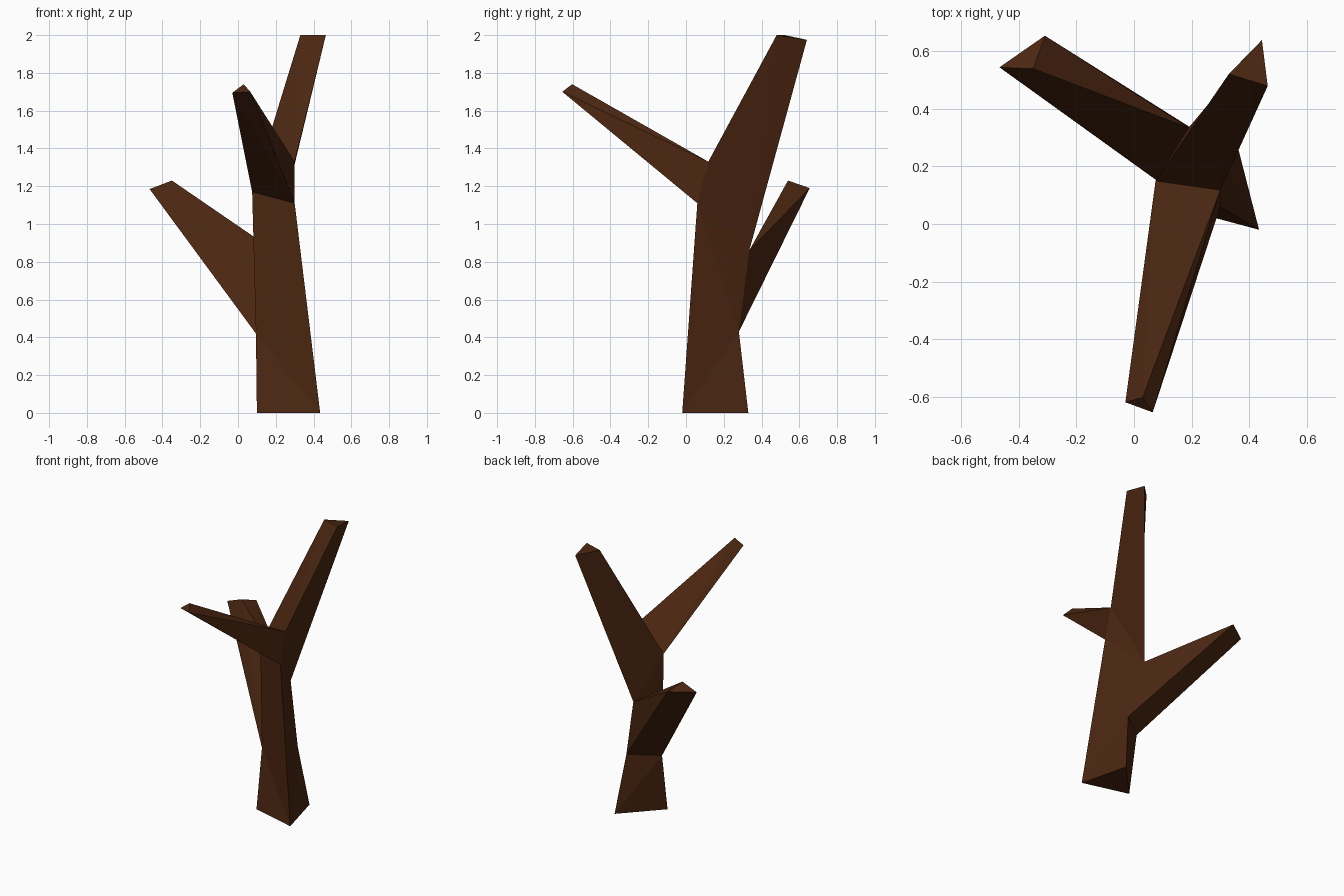
import bpy
from mathutils import Vector as V

if "Cube" in bpy.data.objects:
    bpy.data.objects.remove(bpy.data.objects["Cube"])

bark = bpy.data.materials.new("dark_brown_bark")
bark.diffuse_color = (0.069, 0.0190, 0.0055, 1)
bark.use_nodes = True
bark.node_tree.nodes["Principled BSDF"].inputs["Base Color"].default_value = bark.diffuse_color


def make(name, verts, faces):
    mesh = bpy.data.meshes.new(name)
    mesh.from_pydata(verts, [], faces)
    mesh.materials.append(bark)
    mesh.update()
    obj = bpy.data.objects.new(name, mesh)
    bpy.context.collection.objects.link(obj)
    return obj


def limb(name, root, tip):
    """Three-sided tapered branch from a root triangle to a capped tip triangle."""
    n = len(root)
    faces = [tuple(range(n, 2 * n))]
    for i in range(n):
        j = (i + 1) % n
        faces += [(i, j, n + i), (j, n + j, n + i)]
    # keep the faces pointing outwards whichever way the triangle runs
    normal = (root[1] - root[0]).cross(root[2] - root[0])
    if normal.dot(sum(tip, V()) - sum(root, V())) < 0:
        faces = [f[::-1] for f in faces]
    return make(name, root + tip, faces)


# Trunk corners: base triangle, low fork, back fork, upper fork
base_r, base_l, base_b = V((0.435, -0.02, 0)), V((0.10, 0.07, 0)), V((0.345, 0.33, 0))
low_l, low_b = V((0.095, 0.14, 0.42)), V((0.285, 0.28, 0.43))
fork_b = V((0.19, 0.335, 0.86))
fork_l, fork_r, fork_top = V((0.075, 0.15, 1.17)), V((0.30, 0.06, 1.11)), V((0.30, 0.118, 1.33))

# Trunk, left open where the branches join it
make("trunk",
     [base_r, base_l, base_b, low_l, low_b, fork_b, fork_l, fork_r, fork_top],
     [(0, 1, 2),                                   # underside
      (0, 3, 1), (0, 7, 3), (7, 6, 3),             # front
      (0, 2, 4), (0, 4, 7), (4, 5, 7), (7, 5, 8),  # right
      (2, 1, 3), (2, 3, 4), (3, 6, 5)])            # back left

# Low branch reaching back and left
limb("back_left_branch", [low_l, low_b, fork_b],
     [V((-0.468, 0.545, 1.185)), V((-0.31, 0.655, 1.19)), V((-0.35, 0.54, 1.23))])

# Branch reaching forward
limb("front_branch", [fork_l, fork_r, fork_top],
     [V((-0.03, -0.62, 1.695)), V((0.065, -0.655, 1.70)), V((0.03, -0.603, 1.74))])

# Tall top branch leaning back and right
limb("top_branch", [fork_l, fork_top, fork_b],
     [V((0.33, 0.522, 2.0)), V((0.465, 0.48, 2.0)), V((0.445, 0.64, 1.975))])
